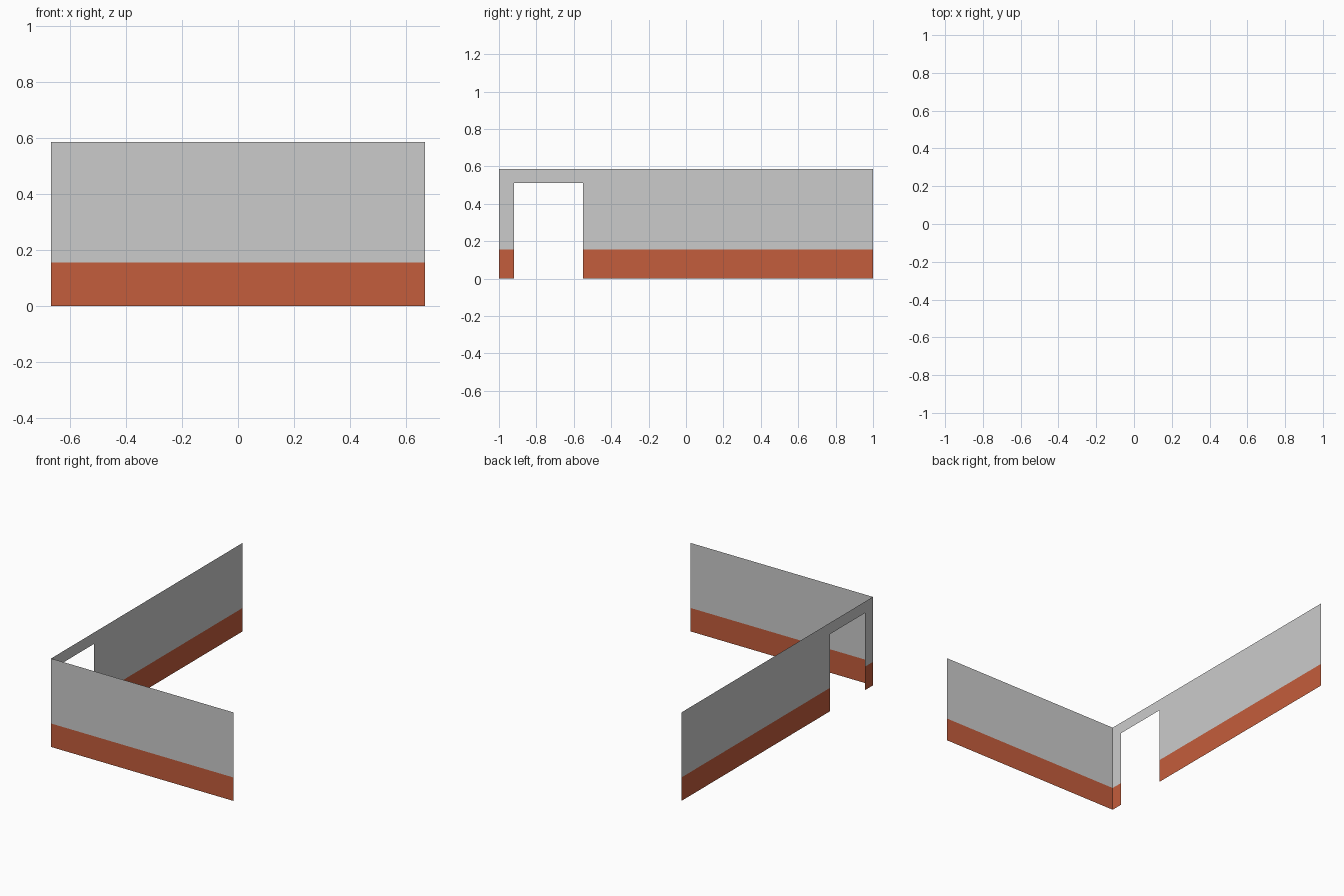
import bpy

if "Cube" in bpy.data.objects:
    bpy.data.objects.remove(bpy.data.objects["Cube"])

W, L = 0.667, 1.0            # half width and half length
H, BAND = 0.585, 0.155       # wall height, painted band height
DOOR0, DOOR1, DOOR_TOP = -0.92, -0.55, 0.51

paint = bpy.data.materials.new("terracotta_paint")
paint.diffuse_color = (0.55, 0.11, 0.045, 1)
paint.use_nodes = True
paint.node_tree.nodes["Principled BSDF"].inputs["Base Color"].default_value = paint.diffuse_color


def front(u, z):
    return (u, -L, z)


def side(u, z):
    return (-W, u, z)


def rect(a, b, low, high):
    return [(a, low), (b, low), (b, high), (a, high)]


def panel(name, outlines, place, flip=False, mat=None):
    """Thin flat wall made of one or more outlines."""
    verts, faces = [], []
    for outline in outlines:
        start = len(verts)
        verts += [place(u, z) for u, z in outline]
        ids = list(range(start, len(verts)))
        faces.append(ids[::-1] if flip else ids)
    mesh = bpy.data.meshes.new(name)
    mesh.from_pydata(verts, [], faces)
    if mat:
        mesh.materials.append(mat)
    obj = bpy.data.objects.new(name, mesh)
    bpy.context.collection.objects.link(obj)


# Front wall: plain upper part and painted lower band
panel("front_wall_upper", [rect(-W, W, BAND, H)], front)
panel("front_wall_band", [rect(-W, W, 0, BAND)], front, mat=paint)

# Side wall with a doorway near the corner
doorway_outline = [(-L, BAND), (DOOR0, BAND), (DOOR0, DOOR_TOP), (DOOR1, DOOR_TOP),
                   (DOOR1, BAND), (L, BAND), (L, H), (-L, H)]
panel("side_wall_upper", [doorway_outline], side, flip=True)
panel("side_wall_band", [rect(-L, DOOR0, 0, BAND), rect(DOOR1, L, 0, BAND)],
      side, flip=True, mat=paint)
